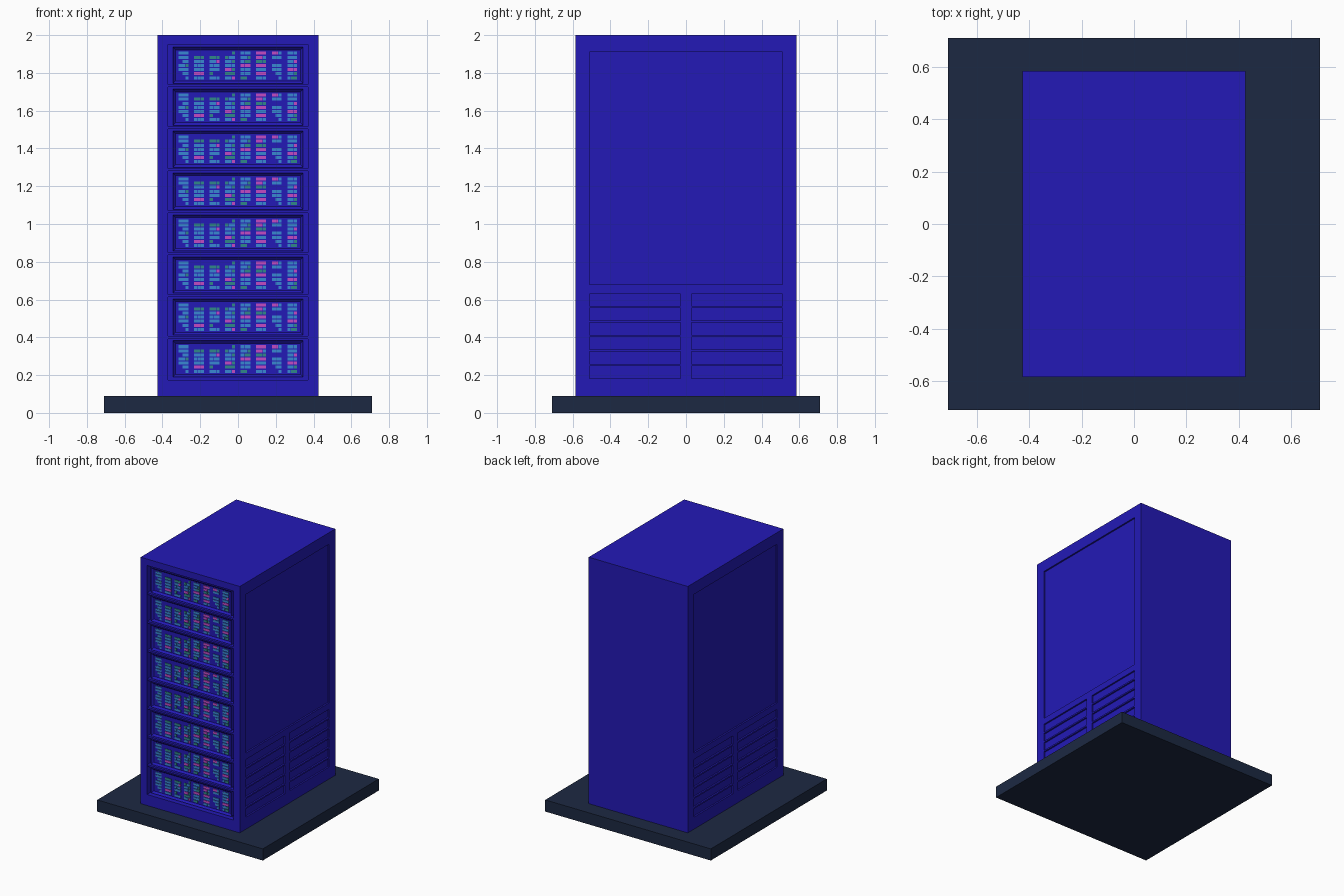
import bpy, bmesh, random
from mathutils import Matrix, Vector

if "Cube" in bpy.data.objects:
    bpy.data.objects.remove(bpy.data.objects["Cube"])

random.seed(7)

def material(name, rgb):
    m = bpy.data.materials.new(name)
    m.diffuse_color = (*rgb, 1)
    m.use_nodes = True
    m.node_tree.nodes["Principled BSDF"].inputs["Base Color"].default_value = m.diffuse_color
    return m

BLUE = material("cabinet_blue", (0.017, 0.01, 0.47))
DARK = material("base_navy", (0.012, 0.022, 0.055))
LIGHTS = {"cyan": material("light_cyan", (0.04, 0.25, 0.65)),
          "magenta": material("light_magenta", (0.55, 0.07, 0.55)),
          "teal": material("light_teal", (0.03, 0.25, 0.25))}

def add_box(bm, lo, hi):
    lo, hi = Vector(lo), Vector(hi)
    mat = Matrix.Translation((lo + hi) / 2) @ Matrix.Diagonal((*(hi - lo), 1))
    return bmesh.ops.create_cube(bm, size=1, matrix=mat)["verts"]

def make_object(name, bm, mat=None):
    bmesh.ops.recalc_face_normals(bm, faces=bm.faces)
    me = bpy.data.meshes.new(name)
    bm.to_mesh(me)
    bm.free()
    ob = bpy.data.objects.new(name, me)
    bpy.context.collection.objects.link(ob)
    if mat:
        me.materials.append(mat)
    return ob

def boxes(name, box_list, mat=None):
    bm = bmesh.new()
    for lo, hi in box_list:
        add_box(bm, lo, hi)
    return make_object(name, bm, mat)

# base slab and cabinet body
W, D = 0.425, 0.585
boxes("base", [((-0.71, -0.71, 0), (0.71, 0.71, 0.09))], DARK)
cabinet = boxes("cabinet", [((-W, -D, 0.09), (W, D, 2.0))], BLUE)

# recesses: front bay, side panels and side vent slots
REC = 0.012
cuts = [((-0.37, -D - 0.1, 0.175), (0.37, -D + 0.04, 1.95))]
for s in (-1, 1):
    x0, x1 = sorted((s * (W - REC), s * (W + 0.1)))
    cuts.append(((x0, -0.51, 0.68), (x1, 0.51, 1.91)))
    for r in range(6):
        z = 0.183 + r * 0.0765
        for y in (-0.51, 0.03):
            cuts.append(((x0, y, z), (x1, y + 0.48, z + 0.065)))
cutter = boxes("recess_cutter", cuts)
cutter.hide_render = True
mod = cabinet.modifiers.new("recesses", "BOOLEAN")
mod.operation, mod.solver, mod.object = "DIFFERENCE", "EXACT", cutter
bpy.context.view_layer.objects.active = cabinet
bpy.ops.object.modifier_apply(modifier=mod.name)
bpy.data.objects.remove(cutter)

# eight server units: a bezel frame stepping back to the light panel
PITCH = 0.222
FRONT, PANEL = -D + 0.012, -D + 0.026
bm = bmesh.new()
for t in range(8):
    z = 0.178 + t * PITCH
    verts = add_box(bm, (-0.345, FRONT, z + 0.012), (0.345, -D + 0.04, z + 0.204))
    face = min({f for v in verts for f in v.link_faces},
               key=lambda f: f.calc_center_median().y)
    bmesh.ops.inset_region(bm, faces=[face], thickness=0.02)
    bmesh.ops.translate(bm, verts=face.verts, vec=(0, PANEL - FRONT, 0))
make_object("server_units", bm, BLUE)
boxes("unit_dividers", [((-0.37, -D + 0.004, 0.17 + t * PITCH), (0.37, -D + 0.04, 0.184 + t * PITCH))
                        for t in range(1, 8)], BLUE)

# indicator lights: one random layout, repeated on every unit
layout = []
for c in range(8):
    for r in range(7):
        x, z = -0.315 + c * 0.0823, 0.034 + r * 0.0217
        split = random.choice((0.018, 0.034, 0.052))
        for a, b in ((0, split), (split + 0.002, 0.052)):
            if b - a > 0.01 and random.random() < 0.82:
                kind = random.choice(("cyan", "cyan", "magenta", "teal"))
                layout.append((kind, x + a, x + b, z))
for kind, mat in LIGHTS.items():
    boxes(kind + "_lights",
          [((a, PANEL - 0.004, z + 0.178 + t * PITCH), (b, PANEL + 0.002, z + 0.194 + t * PITCH))
           for t in range(8) for k, a, b, z in layout if k == kind], mat)
